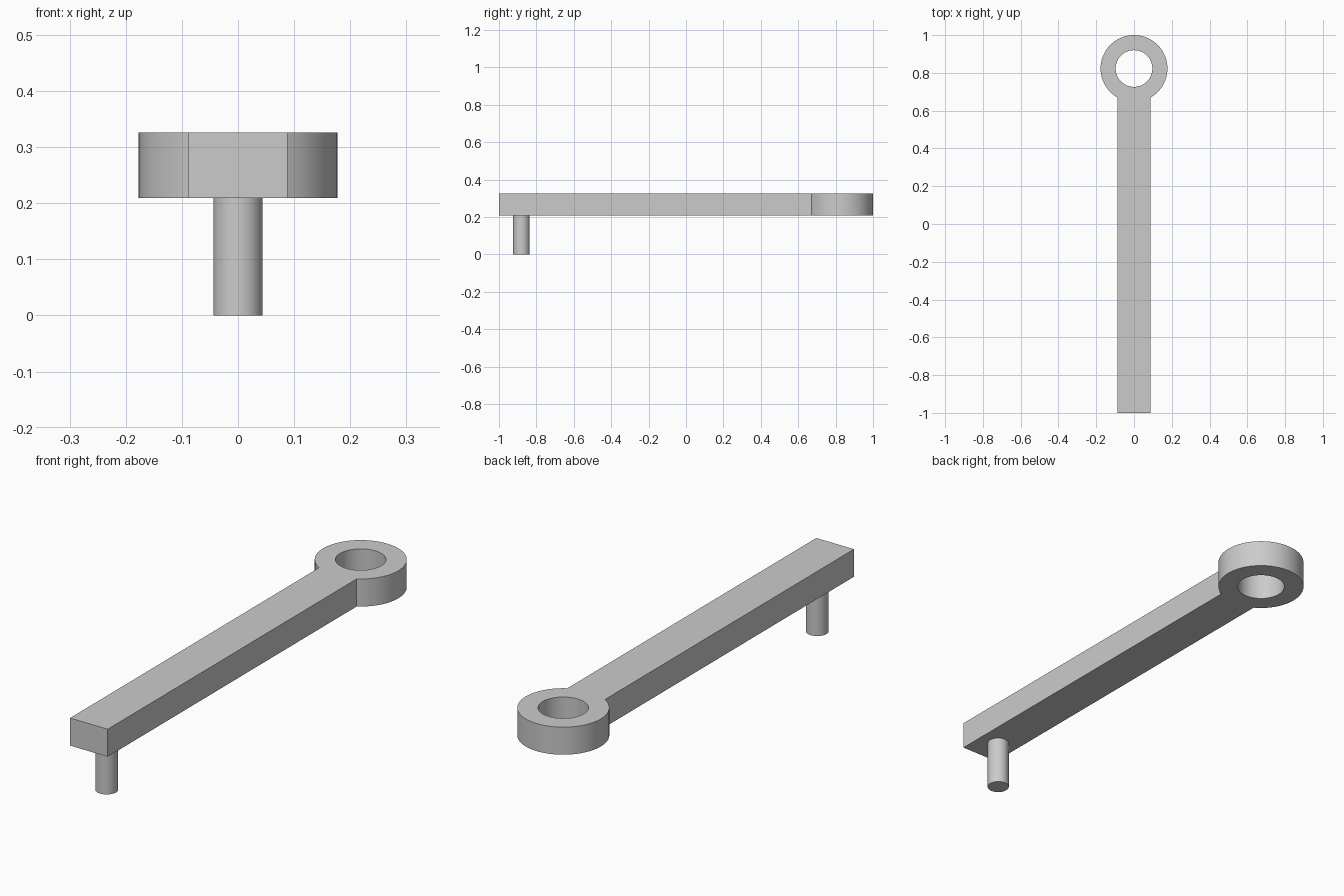
import bpy, bmesh
from math import sin, cos, pi
from mathutils import Vector

cube = bpy.data.objects.get("Cube")
if cube:
    bpy.data.objects.remove(cube, do_unlink=True)

Z_LOW, Z_HIGH = 0.209, 0.326
EYE_Y, EYE_R, HOLE_R = 0.823, 0.177, 0.097
PIN_Y, PIN_R = -0.88, 0.044
SEGS = 96

grey = bpy.data.materials.new("plain grey")
grey.use_nodes = True
colour = (0.6, 0.6, 0.6, 1)
grey.diffuse_color = colour
grey.node_tree.nodes["Principled BSDF"].inputs["Base Color"].default_value = colour


def finish(bm, name):
    """Turn a bmesh into a smooth-shaded object with sharp edges kept."""
    bmesh.ops.recalc_face_normals(bm, faces=bm.faces)
    mesh = bpy.data.meshes.new(name)
    bm.to_mesh(mesh)
    bm.free()
    mesh.materials.append(grey)
    obj = bpy.data.objects.new(name, mesh)
    bpy.context.collection.objects.link(obj)
    bpy.ops.object.select_all(action='DESELECT')
    obj.select_set(True)
    bpy.context.view_layer.objects.active = obj
    bpy.ops.object.shade_smooth_by_angle(angle=pi / 6)
    return obj


def circle(bm, radius):
    """Vertices around the eye, starting where its left side meets the arm."""
    angles = [-pi / 3 + 2 * pi * i / SEGS for i in range(SEGS)]
    return [bm.verts.new((radius * cos(a), EYE_Y + radius * sin(a), Z_LOW)) for a in angles]


# Lever: flat ring plus straight arm, extruded to thickness
bm = bmesh.new()
outer, inner = circle(bm, EYE_R), circle(bm, HOLE_R)
for i in range(SEGS):
    j = (i + 1) % SEGS
    bm.faces.new((outer[i], outer[j], inner[j], inner[i]))
neck = outer[SEGS * 5 // 6:] + [outer[0]]
half_width = EYE_R / 2
ends = [bm.verts.new((x, -1, Z_LOW)) for x in (half_width, -half_width)]
bm.faces.new(neck + ends)
result = bmesh.ops.extrude_face_region(bm, geom=bm.faces[:], use_keep_orig=True)
top = [v for v in result["geom"] if isinstance(v, bmesh.types.BMVert)]
bmesh.ops.translate(bm, verts=top, vec=Vector((0, 0, Z_HIGH - Z_LOW)))
finish(bm, "lever_arm_with_eye")

# Pin: round peg under the front end, seated slightly into the arm
bm = bmesh.new()
height = Z_LOW + 0.02
bmesh.ops.create_cone(bm, cap_ends=True, segments=64, radius1=PIN_R, radius2=PIN_R, depth=height)
bmesh.ops.translate(bm, verts=bm.verts, vec=Vector((0, PIN_Y, height / 2)))
finish(bm, "pin")
